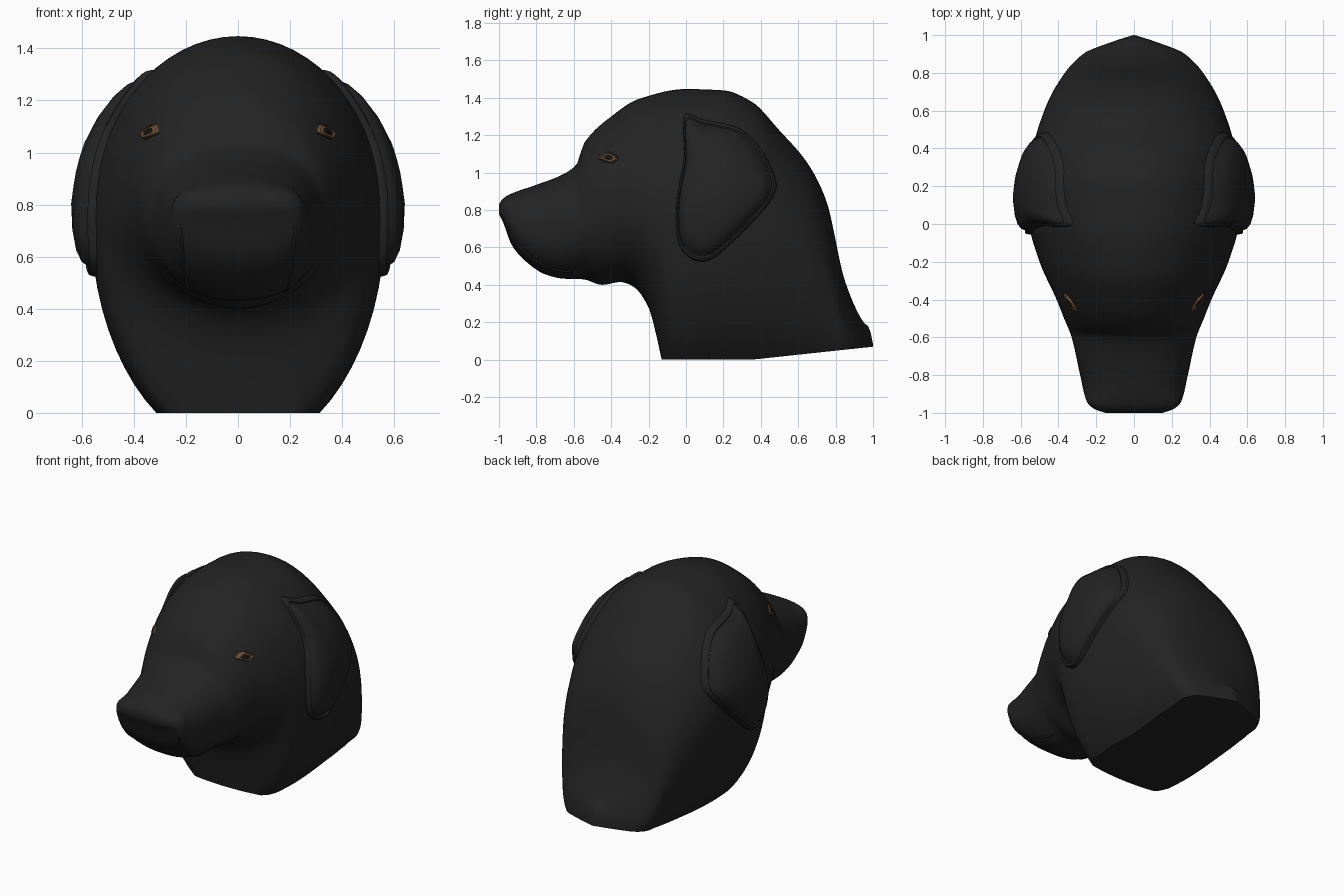
import bpy, bmesh, math
from mathutils import Vector

cube = bpy.data.objects.get("Cube")
if cube:
    bpy.data.objects.remove(cube, do_unlink=True)


def material(name, color):
    m = bpy.data.materials.new(name)
    m.use_nodes = True
    m.diffuse_color = color
    m.node_tree.nodes["Principled BSDF"].inputs["Base Color"].default_value = color
    return m


FUR = material("black_fur", (0.017, 0.017, 0.017, 1))
BROWN = material("brown_eye", (0.16, 0.075, 0.035, 1))
PUPIL = material("dark_pupil", (0.006, 0.006, 0.006, 1))


def curve(points):
    """Monotone smooth interpolation through (y, value) points."""
    slope = [(b[1] - a[1]) / (b[0] - a[0]) for a, b in zip(points, points[1:])]
    tangent = [slope[0]]
    for a, b in zip(slope, slope[1:]):
        tangent.append(2 * a * b / (a + b) if a * b > 0 else 0)
    tangent.append(slope[-1])

    def value(y):
        i = 0
        while i < len(slope) - 1 and y > points[i + 1][0]:
            i += 1
        (y0, v0), (y1, v1) = points[i], points[i + 1]
        h = y1 - y0
        t = min(max((y - y0) / h, 0), 1)
        s = 1 - t
        return (v0 * (1 + 2 * t) * s * s + v1 * (3 - 2 * t) * t * t
                + h * t * s * (tangent[i] * s - tangent[i + 1] * t))
    return value


# Side profile (top, bottom), height of the widest point, and half width
top = curve([(-1, .83), (-.98, .86), (-.94, .885), (-.8, .935), (-.66, .99), (-.58, 1.05),
             (-.55, 1.15), (-.4, 1.3), (-.25, 1.395), (0, 1.447), (.2, 1.44), (.35, 1.38),
             (.5, 1.225), (.65, 1.05), (.75, .85), (.85, .42), (.95, .2), (.98, .17), (1, .08)])
bottom = curve([(-1, .78), (-.98, .74), (-.93, .61), (-.85, .52), (-.75, .455), (-.65, .433),
                (-.55, .43), (-.45, .40), (-.35, .415), (-.28, .39), (-.2, .28), (-.17, .18),
                (-.13, 0), (-.1, -.12), (0, -.15), (.7, -.15), (1, 0)])
middle = curve([(-1, .80), (-.95, .78), (-.85, .71), (-.6, .73), (-.4, .83), (-.2, .79),
                (0, .75), (.4, .72), (.65, .55), (.75, .4), (.85, .16), (.9, .1), (1, .05)])
width = curve([(-1, .15), (-.98, .21), (-.94, .25), (-.8, .285), (-.6, .33), (-.5, .37),
               (-.4, .41), (-.2, .5), (0, .555), (.15, .565), (.4, .535), (.6, .475),
               (.75, .40), (.9, .27), (.97, .1), (1, .005)])
power = curve([(-1, 2.6), (-.7, 2.4), (-.5, 2), (1, 2)])


def ring_point(y, angle):
    c, s, e = math.cos(angle), math.sin(angle), 2 / power(y)
    mid = middle(y)
    reach = top(y) - mid if s > 0 else mid - bottom(y)
    return Vector((math.copysign(abs(c) ** e, c) * width(y), y,
                   mid + math.copysign(abs(s) ** e, s) * reach))


def side_x(y, z):
    """Half width of the head surface at a given y and z."""
    mid, n = middle(y), power(y)
    reach = top(y) - mid if z > mid else mid - bottom(y)
    return width(y) * max(1 - abs((z - mid) / reach) ** n, 0) ** (1 / n)


def finish(name, bm, mats):
    bmesh.ops.recalc_face_normals(bm, faces=bm.faces)
    mesh = bpy.data.meshes.new(name)
    bm.to_mesh(mesh)
    bm.free()
    for m in mats:
        mesh.materials.append(m)
    obj = bpy.data.objects.new(name, mesh)
    bpy.context.collection.objects.link(obj)
    bpy.ops.object.select_all(action='DESELECT')
    obj.select_set(True)
    bpy.context.view_layer.objects.active = obj
    bpy.ops.object.shade_smooth_by_angle(angle=math.radians(45))
    return obj


def bridge(bm, a, b, index=0):
    for i in range(len(a)):
        j = (i + 1) % len(a)
        bm.faces.new((a[i], a[j], b[j], b[i])).material_index = index


# Head and neck: lofted rings, then trimmed flat underneath
bm = bmesh.new()
STEPS, SIDES = 110, 64
rings = []
for k in range(STEPS + 1):
    u = k / STEPS
    y = -1 + 2 * (0.65 * u + 0.35 * (1 - math.cos(math.pi * u)) / 2)
    rings.append([bm.verts.new(ring_point(y, math.tau * i / SIDES)) for i in range(SIDES)])
for a, b in zip(rings, rings[1:]):
    bridge(bm, a, b)
bm.faces.new(rings[0])
bm.faces.new(rings[-1])
for y, normal in ((0, (0, 0, 1)), (.35, (0, -.107, 1))):
    bmesh.ops.bisect_plane(bm, geom=bm.verts[:] + bm.edges[:] + bm.faces[:],
                           plane_co=(0, y, 0), plane_no=normal, clear_inner=True)
    bmesh.ops.holes_fill(bm, edges=[e for e in bm.edges if e.is_boundary], sides=0)
finish("head_and_neck", bm, [FUR])


def smooth_loop(points, steps=5):
    """Closed smooth outline through (y, z) points."""
    pts, out = [Vector(p) for p in points], []
    n = len(pts)
    for i in range(n):
        a, b, c, d = (pts[(i + k) % n] for k in (-1, 0, 1, 2))
        for s in range(steps):
            t = s / steps
            out.append(0.5 * (2 * b + (c - a) * t + (2 * a - 5 * b + 4 * c - d) * t * t
                              + (3 * b - a - 3 * c + d) * t ** 3))
    return out


def patch(name, outline, layers, mats, side):
    """Raised shell on the side of the head; layers are (scale, lift, material)."""
    center = sum(outline, Vector((0, 0))) / len(outline)
    bm = bmesh.new()
    previous = None

    def place(p, lift):
        return bm.verts.new((side * (side_x(p.x, p.y) + lift), p.x, p.y))
    for scale, lift, index in layers:
        ring = [place(center + (p - center) * scale, lift) for p in outline]
        if previous:
            bridge(bm, previous, ring, index)
        previous = ring
    tip = place(center, layers[-1][1])
    for i, v in enumerate(previous):
        bm.faces.new((v, previous[(i + 1) % len(previous)], tip)).material_index = layers[-1][2]
    finish(name, bm, mats)


ear = smooth_loop([(.0, 1.315), (.09, 1.285), (.28, 1.24), (.4, 1.13), (.48, .96), (.46, .86),
                   (.36, .74), (.25, .63), (.14, .54), (.05, .53), (-.03, .6), (-.055, .75),
                   (-.04, .92), (-.01, 1.08), (-.015, 1.23)])
ear_layers = [(1, -.03, 0), (1, .01, 0), (.985, .026, 0), (.95, .03, 0), (.925, .02, 0),
              (.9, .026, 0), (.86, .046, 0), (.75, .062, 0), (.55, .072, 0), (.3, .078, 0)]

eye = smooth_loop([(-.462, 1.078), (-.44, 1.1), (-.415, 1.108), (-.39, 1.098), (-.368, 1.075),
                   (-.4, 1.055), (-.43, 1.06)])
eye_layers = [(1, -.01, 0), (1, .004, 0), (.88, .009, 0), (.8, .003, 0), (.7, .004, 1),
              (.55, .008, 1), (.5, .009, 0), (.2, .012, 0)]
lid_layers = [(1.25, -.01, 0), (1.12, .003, 0), (.95, .002, 0)]
eye_layers = [(s, l, 1 - m) for s, l, m in eye_layers]
eye_layers[3:6] = [(s, l, 0) for s, l, m in eye_layers[3:6]]
eye_layers[-2:] = [(s, l, 1) for s, l, m in eye_layers[-2:]]
eye_layers[1:3] = [(s, l, 0) for s, l, m in eye_layers[1:3]]

for side, label in ((1, "left"), (-1, "right")):
    patch(label + "_ear", ear, ear_layers, [FUR], side)
    patch(label + "_eyelid", eye, lid_layers, [FUR], side)
    patch(label + "_eye", eye, eye_layers, [BROWN, PUPIL], side)

    # Nostril: small raised rim at the corner of the nose
    bpy.ops.mesh.primitive_torus_add(major_segments=20, minor_segments=8, major_radius=.014,
                                     minor_radius=.006,
                                     location=(side * .218, -.962, .782),
                                     rotation=(math.radians(90), 0, side * math.radians(45)))
    nostril = bpy.context.object
    nostril.name = label + "_nostril"
    nostril.data.materials.append(FUR)
    bpy.ops.object.shade_smooth()

    # Lip fold: thin bead running down and back along the muzzle
    data = bpy.data.curves.new(label + "_lip_fold", 'CURVE')
    data.dimensions = '3D'
    data.bevel_depth = .006
    data.bevel_resolution = 2
    spline = data.splines.new('POLY')
    spline.points.add(20)
    for i, p in enumerate(spline.points):
        t = i / 20
        co = ring_point(-.95 + .35 * t, -math.radians(28 + 32 * math.sqrt(t)))
        p.co = (side * co.x, co.y, co.z, 1)
    data.materials.append(FUR)
    bpy.context.collection.objects.link(bpy.data.objects.new(label + "_lip_fold", data))
